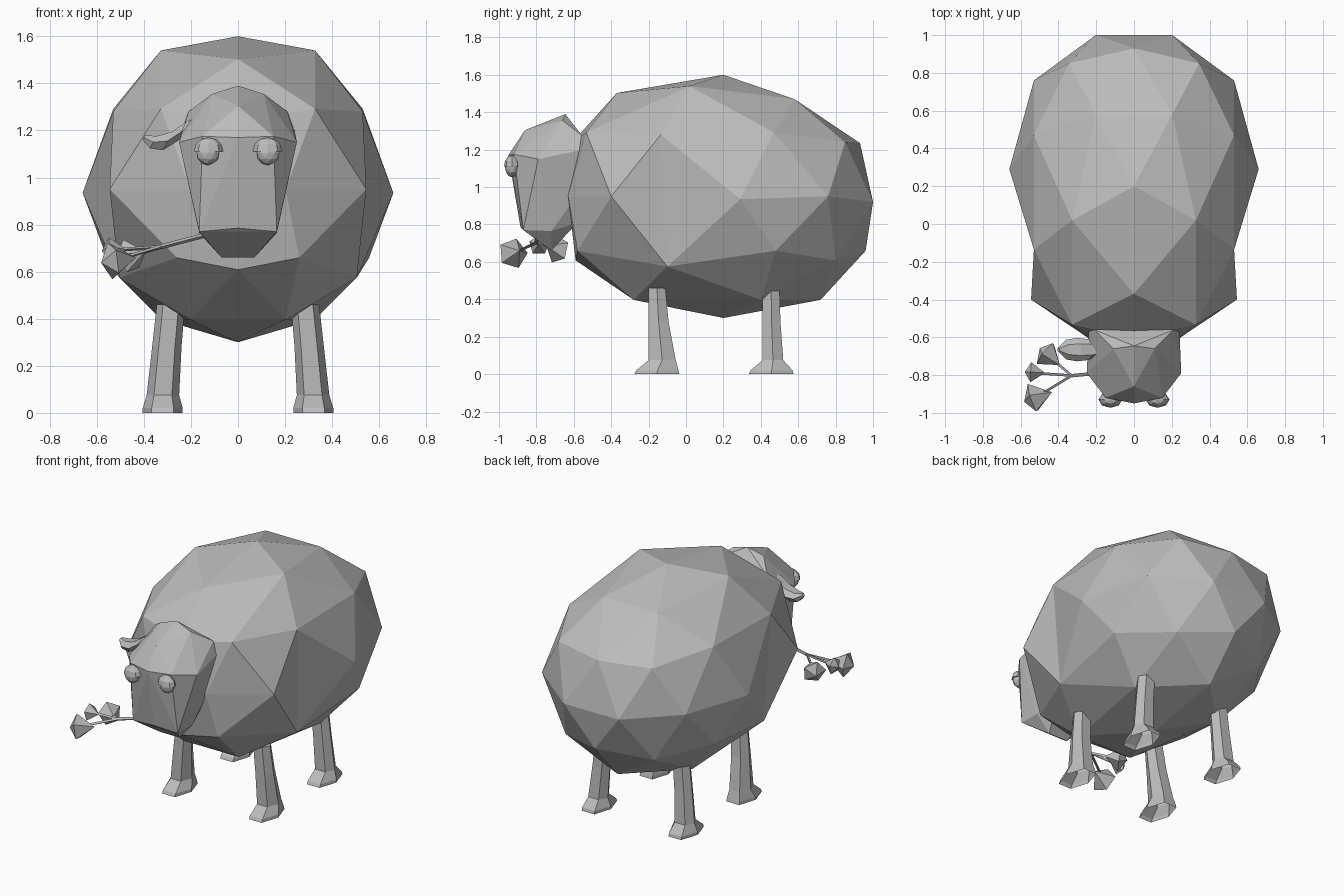
import bpy, bmesh, math
from mathutils import Vector, Matrix

if "Cube" in bpy.data.objects:
    bpy.data.objects.remove(bpy.data.objects["Cube"])

grey = bpy.data.materials.new("plain grey")
grey.diffuse_color = (0.5, 0.5, 0.5, 1)
grey.use_nodes = True
grey.node_tree.nodes["Principled BSDF"].inputs["Base Color"].default_value = grey.diffuse_color


def finish(name, bm):
    bmesh.ops.recalc_face_normals(bm, faces=bm.faces[:])
    me = bpy.data.meshes.new(name)
    bm.to_mesh(me)
    bm.free()
    me.materials.append(grey)
    ob = bpy.data.objects.new(name, me)
    bpy.context.collection.objects.link(ob)
    return ob


def loft(name, rings, cap_start=True):
    """Skin a list of equal-length point rings and cap the ends."""
    bm = bmesh.new()
    vs = [[bm.verts.new(p) for p in r] for r in rings]
    n = len(vs[0])
    for a, b in zip(vs, vs[1:]):
        for i in range(n):
            j = (i + 1) % n
            bm.faces.new((a[i], a[j], b[j], b[i]))
    if cap_start:
        bm.faces.new(vs[0])
    bm.faces.new(vs[-1])
    return finish(name, bm)


def hull(name, points):
    bm = bmesh.new()
    for p in points:
        bm.verts.new(p)
    bmesh.ops.convex_hull(bm, input=bm.verts[:])
    bmesh.ops.dissolve_limit(bm, angle_limit=.03, verts=bm.verts[:], edges=bm.edges[:])
    return finish(name, bm)


# Body: faceted sphere, its depth stretched by a curve along y
DEPTH = [(-1, -.63), (-.951, -.63), (-.85, -.59), (-.723, -.58), (-.588, -.40),
         (-.526, -.37), (-.425, -.28), (-.263, -.10), (-.162, .02), (0, .20),
         (.162, .40), (.263, .47), (.425, .58), (.526, .72), (.588, .76),
         (.688, .80), (.723, .85), (.85, .93), (.894, .96), (.951, 1.0), (1, 1.0)]


def depth(u):
    for (a, ya), (b, yb) in zip(DEPTH, DEPTH[1:]):
        if u <= b:
            return ya + (yb - ya) * (u - a) / (b - a)
    return DEPTH[-1][1]


bm = bmesh.new()
bmesh.ops.create_icosphere(bm, subdivisions=2, radius=1)
bmesh.ops.rotate(bm, verts=bm.verts[:], matrix=Matrix.Rotation(-math.pi / 2, 3, 'Z'))
shoulder = {}
for v in bm.verts:
    x, y, z = v.co
    side = math.copysign(1, x)
    v.co = (x * .655, depth(y), .95 + z * .65)
    if abs(x) > .98:                                  # widest points
        v.co = (side * .66, .29, .935)
        shoulder[side, "back"] = v
    elif z > .8 and -.2 < y < -.1:                    # raised withers
        v.co.z = 1.54
    elif z > .8 and y > .4:                           # lower loin
        v.co.z = 1.47
    elif .4 < z < .5 and -.35 < y < -.2:              # pinch behind the neck
        v.co = (side * .53, -.135, 1.28)
    elif -.6 < z < -.4 and -.3 < y < -.2:             # lowered flanks
        v.co.x, v.co.z = side * .505, .575
    elif abs(z) < .1 and -.62 < y < -.5:              # chest corners
        v.co.x = side * .545
        shoulder[side, "front"] = v
    elif -.5 < z < -.4 and -.75 < y < -.7:            # narrow breast
        v.co.x = side * .26
    elif .5 < z < .55 and y > .8:                     # rump top
        v.co.z = 1.235
    elif y > .7 and abs(z) < .1:
        v.co.z = .92
# Crease the flank by turning the edge behind each chest corner
for s in (1, -1):
    e = bm.edges.get((shoulder[s, "front"], shoulder[s, "back"]))
    if e:
        bmesh.utils.edge_rotate(e, True)
finish("body", bm)

# Head: convex shape from mirrored corner points
half = [(0, -.645, 1.39), (.11, -.66, 1.355), (.21, -.56, 1.28), (.24, -.55, 1.2),
        (0, -.86, 1.305), (.25, -.79, 1.15), (0, -.95, 1.17), (.15, -.92, 1.175),
        (.165, -.87, .77), (0, -.885, .785), (.07, -.72, .66), (.165, -.72, .765),
        (.13, -.58, .81), (.2, -.55, 1.0)]
hull("head", [(x * s, y, z) for x, y, z in half for s in ((1, -1) if x else (1,))])

# Eyes with heavier upper lids
for s, side in ((-1, "left"), (1, "right")):
    bm = bmesh.new()
    bmesh.ops.create_icosphere(bm, subdivisions=2, radius=1)
    bmesh.ops.transform(bm, verts=bm.verts[:], matrix=Matrix.Translation(
        (s * .128, -.93, 1.105)) @ Matrix.Diagonal((.05, .038, .053, 1)))
    finish(side + "_eye", bm)
    bm = bmesh.new()
    bmesh.ops.create_uvsphere(bm, u_segments=8, v_segments=6, radius=1)
    bmesh.ops.bisect_plane(bm, geom=bm.verts[:] + bm.edges[:] + bm.faces[:],
                           plane_co=(0, 0, 0), plane_no=(0, 0, -1), clear_outer=True)
    bmesh.ops.holes_fill(bm, edges=[e for e in bm.edges if e.is_boundary])
    bmesh.ops.transform(bm, verts=bm.verts[:], matrix=Matrix.Translation(
        (s * .125, -.93, 1.11)) @ Matrix.Diagonal((.063, .043, .06, 1)))
    finish(side + "_eyelid", bm)

# Single drooping ear
ear = [(-.19, 1.225, .03, .035), (-.24, 1.195, .055, .05), (-.3, 1.155, .062, .045),
       (-.36, 1.15, .052, .03), (-.4, 1.17, .012, .012)]
loft("ear", [[(x + .5 * rz * math.sin(a), -.665 + ry * math.cos(a), z + rz * math.sin(a))
              for a in [k * math.pi / 3 for k in range(6)]] for x, z, ry, rz in ear])

# Legs: six-sided hollow-soled posts with flared feet (z, x inner, x outer, y front, y back)
for part, yc, lean in (("front", -.15, .035), ("back", .46, 0)):
    for s, side in ((-1, "left"), (1, "right")):
        rows = [(0, .235, .405, -.125, .115), (.02, .235, .405, -.115, .11),
                (.075, .25, .388, -.05, .06 + lean), (.28, .24, .365, -.05, .045 + lean / 3),
                (.46, .225, .345, -.05, .04)]
        rings = []
        for z, xi, xo, f, b in rows:
            xm, w = (xi + xo) / 2, (xo - xi) / 2
            rings.append([(s * (xm + dx * w), yc + f + (b - f) * t, z) for dx, t in
                          ((-.55, 0), (.55, 0), (1, .5), (.55, 1), (-.55, 1), (-1, .5))])
        loft(f"{part}_{side}_leg", rings, cap_start=False)


# Flower sprig held in the mouth
def stem(name, a, b, r=.009):
    a, b = Vector(a), Vector(b)
    q = (b - a).to_track_quat('Z', 'Y')
    loft(name, [[p + q @ Vector((r * math.cos(t), r * math.sin(t), 0))
                 for t in (0, 2.1, 4.2)] for p in (a, b)])


def flower(name, centre, direction, r, turn):
    """Five-sided bud: long cone toward the stem, shallow cone outward."""
    q = Vector(direction).to_track_quat('Z', 'Y')
    pts = [(0, 0, -1.3 * r), (0, 0, .6 * r)]
    pts += [(r * math.cos(turn + k * math.tau / 5), r * math.sin(turn + k * math.tau / 5), 0)
            for k in range(5)]
    hull(name, [Vector(centre) + q @ Vector(p) for p in pts])


fork = (-.33, -.80, .705)
stem("main_stem", (-.12, -.78, .76), fork, .012)
for i, (c, d, r) in enumerate([((-.535, -.925, .645), (-1, -.35, -.15), .083),
                               ((-.545, -.785, .69), (-1, .05, -.05), .056),
                               ((-.465, -.685, .665), (-.7, .6, -.2), .075)]):
    stem(f"stem_{i + 1}", fork, c)
    flower(f"flower_{i + 1}", c, d, r, .6 + i)
